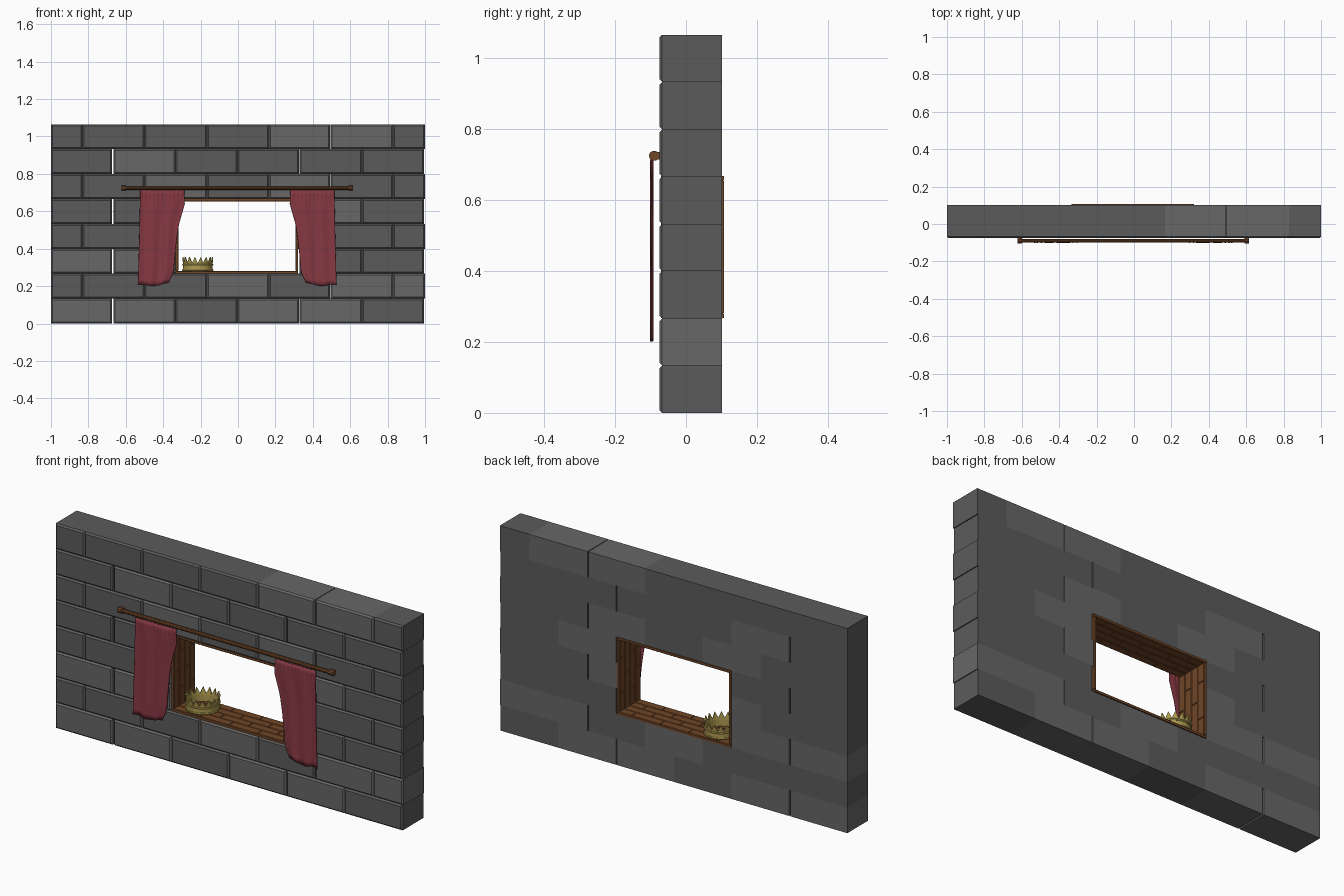
import bpy, bmesh, math, random
from mathutils import Matrix, Vector

if "Cube" in bpy.data.objects:
    bpy.data.objects.remove(bpy.data.objects["Cube"])

random.seed(4)


def material(name, rgb):
    m = bpy.data.materials.new(name)
    m.diffuse_color = (*rgb, 1)
    m.use_nodes = True
    m.node_tree.nodes["Principled BSDF"].inputs["Base Color"].default_value = m.diffuse_color
    return m


STONE = [material("stone_dark", (0.105, 0.105, 0.105)), material("stone_light", (0.135, 0.135, 0.135))]
WOOD = material("wood", (0.16, 0.06, 0.02))
CLOTH = material("cloth", (0.24, 0.04, 0.055))
GOLD = material("gold", (0.42, 0.33, 0.08))


def finish(name, bm, mats, smooth=False):
    bmesh.ops.recalc_face_normals(bm, faces=bm.faces)
    me = bpy.data.meshes.new(name)
    bm.to_mesh(me)
    bm.free()
    ob = bpy.data.objects.new(name, me)
    bpy.context.collection.objects.link(ob)
    for m in mats:
        me.materials.append(m)
    if smooth:
        me.shade_smooth()
    return ob


def block(bm, frame, u0, u1, v0, v1, w0, w1, c, mat=0):
    """Box in (u, v, w) axes whose w1 face has chamfered edges."""
    rings = []
    for w, i in ((w0, 0), (w1 - c, 0), (w1, c)):
        corners = ((u0 + i, v0 + i), (u1 - i, v0 + i), (u1 - i, v1 - i), (u0 + i, v1 - i))
        rings.append([bm.verts.new(frame @ Vector((u, v, w))) for u, v in corners])
    faces = [bm.faces.new(rings[0]), bm.faces.new(rings[2])]
    for a, b in zip(rings, rings[1:]):
        for k in range(4):
            faces.append(bm.faces.new((a[k], a[(k + 1) % 4], b[(k + 1) % 4], b[k])))
    for f in faces:
        f.material_index = mat


def axes(u, v, w):
    return Matrix((u, v, w)).transposed()


X, Y, Z = (1, 0, 0), (0, 1, 0), (0, 0, 1)
WX0, WX1, WZ0, WZ1 = -0.333, 0.322, 0.267, 0.667   # window opening

# stone wall: eight staggered courses, three of them broken by the window
bm = bmesh.new()
H = 1.065 / 8
even = [-1, -0.665, -0.333, -0.002, 0.33, 0.662, 0.995]
odd = [-1, -0.832, -0.5, -0.167, 0.165, 0.495, 0.83, 1.0]
for r in range(8):
    xs = odd if r % 2 else even
    for a, b in zip(xs, xs[1:]):
        b -= 0.008 if b == -0.665 else 0.004 if b in (0.33, 0.495) else 0
        spans = [(a, b)]
        if 2 <= r <= 4:
            spans = [(a, min(b, WX0)), (max(a, WX1), b)]
        for p, q in spans:
            if q - p > 0.02:
                block(bm, axes(X, Z, (0, -1, 0)), p, q, r * H, (r + 1) * H,
                      -0.102, 0.075, 0.008, int(random.random() < 0.35))
finish("stone_wall", bm, STONE)

# wooden planks lining the window opening
T = 0.014


def lining(name, frame, u0, u1, w, pieces):
    bm = bmesh.new()
    y0, y1, n = -0.07, 0.107, 4
    d = (y1 - y0) / n
    step = (u1 - u0) / pieces
    for k in range(n):
        cuts = [u0] + [u0 + step * (j + (0.5 if k % 2 else 1)) for j in range(pieces)]
        cuts = [c for c in cuts if c < u1 - 0.01] + [u1]
        for a, b in zip(cuts, cuts[1:]):
            block(bm, frame, a, b, y0 + k * d, y0 + (k + 1) * d, w, w + T, 0.003)
    finish(name, bm, [WOOD])


lining("window_sill", axes(X, Y, Z), WX0, WX1, WZ0, 4)
lining("window_head", axes(X, Y, (0, 0, -1)), WX0, WX1, -WZ1, 4)
lining("window_left_jamb", axes(Z, Y, X), WZ0 + T, WZ1 - T, WX0, 2)
lining("window_right_jamb", axes(Z, Y, (-1, 0, 0)), WZ0 + T, WZ1 - T, -WX1, 2)

# curtain rod with end knobs and wall brackets
RY, RZ, CX = -0.09, 0.724, -0.004


def cylinder_x(name, x0, x1, radius, sides):
    bm = bmesh.new()
    bmesh.ops.create_cone(bm, cap_ends=True, segments=sides, radius1=radius, radius2=radius, depth=x1 - x0,
                          matrix=Matrix.Translation(((x0 + x1) / 2, RY, RZ)) @ Matrix.Rotation(math.pi / 2, 4, 'Y'))
    finish(name, bm, [WOOD])


cylinder_x("curtain_rod", CX - 0.61, CX + 0.61, 0.010, 10)
for side, s in (("left", -1), ("right", 1)):
    e = CX + s * 0.608
    cylinder_x(side + "_rod_knob", e - 0.012, e + 0.012, 0.0145, 10)
    bm = bmesh.new()
    block(bm, axes(X, Z, (0, -1, 0)), e - 0.010, e + 0.010, RZ - 0.010, RZ + 0.011, 0.07, 0.095, 0.003)
    finish(side + "_rod_bracket", bm, [WOOD])


# curtains: pleated cloth gathered at the top, swept outwards below
def lerp(table, t):
    for (a, p), (b, q) in zip(table, table[1:]):
        if t <= b:
            return p + (q - p) * (t - a) / (b - a)
    return table[-1][1]


INNER = [(0, 0.284), (0.15, 0.281), (0.25, 0.295), (0.37, 0.312), (0.55, 0.325),
         (0.75, 0.335), (0.88, 0.340), (1, 0.368)]
OUTER = [(0, 0.519), (0.5, 0.524), (1, 0.531)]
COLS, ROWS = 66, 20
for side, s in (("left", -1), ("right", 1)):
    bm = bmesh.new()
    grid = []
    for j in range(ROWS + 1):
        t = j / ROWS
        row = []
        for i in range(COLS + 1):
            u = i / COLS
            x = lerp(INNER, t) * (1 - u) + lerp(OUTER, t) * u
            top = max(0, 1 - t * 6)
            y = -0.0965 + 0.0035 * (top * math.sin(u * 22 * math.pi)
                                    + (1 - top) * math.sin(u * 5 * math.pi + 1.5 * t))
            z = 0.714 - t * (0.509 - 0.012 * max(0, 1 - u * 4) - 0.004 * math.sin(u * 9))
            row.append(bm.verts.new((CX + s * x, y, z)))
        grid.append(row)
    for a, b in zip(grid, grid[1:]):
        for i in range(COLS):
            bm.faces.new((a[i], a[i + 1], b[i + 1], b[i]))
    ob = finish(side + "_curtain", bm, [CLOTH], smooth=True)
    mod = ob.modifiers.new("thickness", 'SOLIDIFY')
    mod.thickness, mod.offset = 0.003, 0

# open crown on the sill: thin band with a zigzag rim
C = Vector((-0.215, 0.018, WZ0 + T))
SPIKES = 16
bm = bmesh.new()
rows = []
for lvl in range(3):
    row = []
    for i in range(SPIKES * 2):
        a = math.pi * i / SPIKES
        peak = lvl == 2 and i % 2
        rad = 0.084 if peak else 0.079
        z = (0, 0.034, 0.074 if peak else 0.042)[lvl]
        row.append(bm.verts.new(C + Vector((rad * math.cos(a), rad * math.sin(a), z))))
    rows.append(row)
for a, b in zip(rows, rows[1:]):
    for i in range(len(a)):
        k = (i + 1) % len(a)
        bm.faces.new((a[i], a[k], b[k], b[i]))
ob = finish("crown_band", bm, [GOLD])
mod = ob.modifiers.new("thickness", 'SOLIDIFY')
mod.thickness, mod.offset = 0.006, -1

# raised rings around the crown
for name, z in (("crown_lower_ring", 0.005), ("crown_upper_ring", 0.033)):
    bpy.ops.mesh.primitive_torus_add(major_segments=32, minor_segments=6, major_radius=0.079,
                                     minor_radius=0.005, location=C + Vector((0, 0, z)))
    ring = bpy.context.object
    ring.name = name
    ring.data.materials.append(GOLD)
